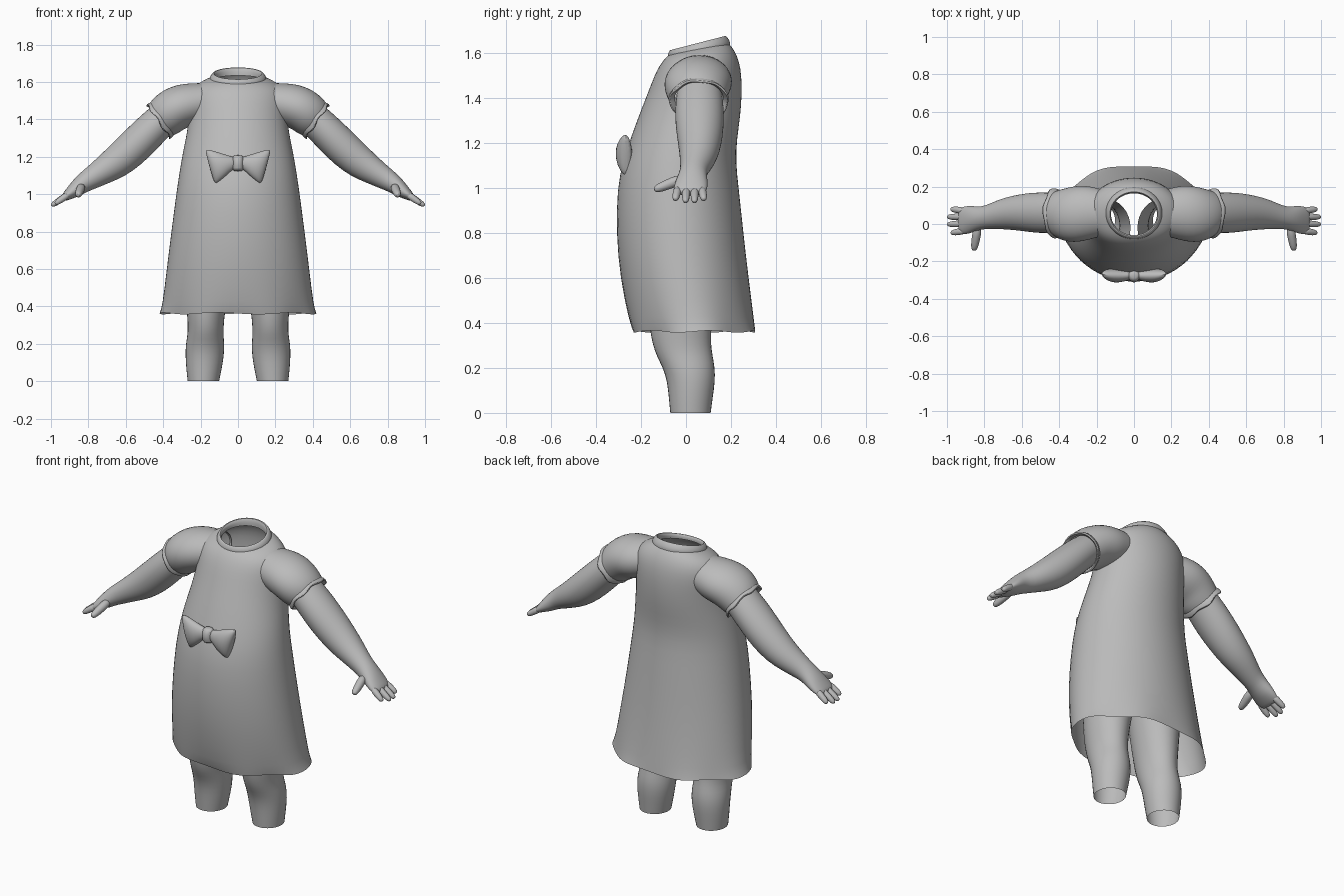
import bpy, bmesh, math
from mathutils import Vector

grey = bpy.data.materials.new("soft_grey")
grey.diffuse_color = (0.5, 0.5, 0.5, 1)


def loft(name, rings, n=24, cap0=False, cap1=False, mirror=False, subsurf=1, wave=None):
    """Skin elliptical rings given as (centre, half axis u, half axis v)."""
    bm = bmesh.new()
    loops = []
    for i, (c, u, v) in enumerate(rings):
        loop = []
        for k in range(n):
            a = 2 * math.pi * k / n
            p = Vector(c) + Vector(u) * math.cos(a) + Vector(v) * math.sin(a)
            if wave:
                p += Vector(wave(i, a))
            loop.append(bm.verts.new(p))
        loops.append(loop)
    for a, b in zip(loops, loops[1:]):
        for k in range(n):
            bm.faces.new((a[k], a[(k + 1) % n], b[(k + 1) % n], b[k]))
    if cap0:
        bm.faces.new(loops[0][::-1])
    if cap1:
        bm.faces.new(loops[-1])
    bmesh.ops.recalc_face_normals(bm, faces=bm.faces)
    me = bpy.data.meshes.new(name)
    bm.to_mesh(me)
    bm.free()
    me.materials.append(grey)
    ob = bpy.data.objects.new(name, me)
    bpy.context.collection.objects.link(ob)
    if mirror:
        ob.modifiers.new("mirror", "MIRROR").use_mirror_merge = False
    if subsurf:
        ob.modifiers.new("smooth", "SUBSURF").levels = subsurf
        ob.modifiers["smooth"].render_levels = subsurf
    bpy.ops.object.select_all(action='DESELECT')
    ob.select_set(True)
    bpy.context.view_layer.objects.active = ob
    bpy.ops.object.shade_smooth_by_angle(angle=math.radians(50))
    return ob


def level(z, hx, front, back, tilt=0.0, x=0.0):
    """Horizontal ring between front and back y; tilt raises its rear."""
    h = (back - front) / 2
    return ((x, (front + back) / 2, z), (hx, 0, 0), (0, h, tilt * h))


def limb(x, y, z, ux, uz, ry):
    """Ring across a limb whose in-plane half axis is (ux, uz)."""
    return ((x, y, z), (ux, 0, uz), (0, ry, 0))


# Dress body, open at hem and neck
def hem(i, a):
    if i > 1:
        return (0, 0, 0)
    s = 1 if i == 0 else 0.4
    return (0.008 * s * math.cos(5 * a), 0.007 * s * math.sin(7 * a), 0.006 * s * math.sin(6 * a))


loft("dress", [
    level(0.362, 0.415, -0.24, 0.315),
    level(0.40, 0.404, -0.255, 0.308),
    level(0.60, 0.383, -0.295, 0.28),
    level(0.80, 0.358, -0.312, 0.257),
    level(1.00, 0.332, -0.308, 0.236),
    level(1.12, 0.314, -0.282, 0.222),
    level(1.22, 0.297, -0.248, 0.228),
    level(1.32, 0.275, -0.212, 0.243),
    level(1.42, 0.262, -0.172, 0.25),
    level(1.50, 0.262, -0.142, 0.248),
    level(1.555, 0.250, -0.118, 0.238, 0.05),
    level(1.592, 0.215, -0.098, 0.218, 0.12),
    level(1.615, 0.165, -0.080, 0.195, 0.18),
    level(1.622, 0.142, -0.072, 0.186, 0.2),
], n=32, wave=hem)

# Standing collar band, higher at the back
loft("collar", [
    level(1.612, 0.152, -0.082, 0.198, 0.18),
    level(1.625, 0.153, -0.082, 0.198, 0.2),
    level(1.645, 0.138, -0.074, 0.180, 0.26),
    level(1.648, 0.130, -0.068, 0.172, 0.26),
    level(1.632, 0.122, -0.060, 0.165, 0.24),
    level(1.612, 0.125, -0.060, 0.165, 0.2),
], n=28)

# Puffed sleeves
loft("sleeves", [
    limb(0.17, 0.06, 1.495, 0.005, 0.10, 0.125),
    limb(0.24, 0.06, 1.482, 0.015, 0.112, 0.145),
    limb(0.295, 0.055, 1.472, 0.03, 0.115, 0.152),
    limb(0.345, 0.05, 1.452, 0.055, 0.106, 0.148),
    limb(0.388, 0.05, 1.418, 0.068, 0.094, 0.135),
    limb(0.412, 0.055, 1.397, 0.064, 0.084, 0.122),
], n=24, mirror=True)

# Ruffled cuffs, each a closed band with flared end
def ruffle(i, a):
    s = 0.006 if i in (2, 3) else 0.002
    w = s * math.sin(6 * a + 0.6)
    return (0.75 * w, 0.5 * w, -0.66 * w)


loft("cuffs", [
    limb(0.400, 0.055, 1.408, 0.060, 0.078, 0.116),
    limb(0.404, 0.055, 1.405, 0.065, 0.088, 0.126),
    limb(0.424, 0.058, 1.388, 0.064, 0.094, 0.137),
    limb(0.428, 0.058, 1.385, 0.060, 0.086, 0.130),
    limb(0.412, 0.058, 1.398, 0.054, 0.074, 0.108),
], n=36, mirror=True, wave=ruffle)

# Arms with flat palms
loft("arms", [
    limb(0.36, 0.06, 1.44, 0.052, 0.070, 0.100),
    limb(0.43, 0.06, 1.378, 0.058, 0.072, 0.108),
    limb(0.50, 0.06, 1.308, 0.060, 0.076, 0.111),
    limb(0.575, 0.062, 1.235, 0.056, 0.080, 0.104),
    limb(0.65, 0.060, 1.172, 0.046, 0.078, 0.092),
    limb(0.72, 0.052, 1.127, 0.034, 0.066, 0.080),
    limb(0.785, 0.038, 1.086, 0.026, 0.056, 0.064),
    limb(0.825, 0.030, 1.062, 0.026, 0.046, 0.062),
    limb(0.865, 0.026, 1.030, 0.024, 0.038, 0.072),
    limb(0.900, 0.020, 1.003, 0.018, 0.026, 0.077),
    limb(0.930, 0.018, 0.981, 0.012, 0.017, 0.070),
    limb(0.936, 0.018, 0.977, 0.006, 0.009, 0.05),
], n=20, cap1=True, mirror=True)


# Fingers and thumbs as short tapered tubes
def digit(name, start, end, r):
    a, b = Vector(start), Vector(end)
    d = (b - a).normalized()
    u = d.cross(Vector((0, 1, 0))).normalized()
    v = d.cross(u)
    rings = []
    for t, s in ((0, 1), (0.35, 1.05), (0.7, 0.95), (0.92, 0.75), (1, 0.35)):
        rings.append((a.lerp(b, t), u * r * s, v * r * s))
    loft(name, rings, n=10, cap0=True, cap1=True, mirror=True)


for i, (y0, y1, x1, z1) in enumerate([(-0.036, -0.048, 0.978, 0.948), (0.002, -0.002, 0.998, 0.938),
                                      (0.038, 0.038, 0.998, 0.938), (0.070, 0.080, 0.980, 0.948)]):
    digit("finger_%d" % (i + 1), (0.905, y0, 1.0), (x1, y1, z1), 0.0185)
digit("thumb", (0.835, -0.015, 1.043), (0.856, -0.142, 0.992), 0.024)

# Legs, open at the ankle, running up under the dress
loft("legs", [
    level(0.00, 0.086, -0.072, 0.112, x=0.185),
    level(0.06, 0.096, -0.078, 0.120, x=0.182),
    level(0.14, 0.106, -0.086, 0.132, x=0.178),
    level(0.20, 0.105, -0.105, 0.131, x=0.176),
    level(0.25, 0.098, -0.132, 0.122, x=0.174),
    level(0.30, 0.098, -0.150, 0.114, x=0.172),
    level(0.37, 0.104, -0.165, 0.115, x=0.172),
    level(0.50, 0.122, -0.175, 0.125, x=0.165),
    level(0.64, 0.140, -0.180, 0.140, x=0.155),
], n=16, mirror=True)

# Bow loops and knot on the chest
loft("bow_loops", [
    ((0.010, -0.272, 1.166), (0.000, 0, 0.032), (0, 0.022, 0)),
    ((0.035, -0.276, 1.166), (0.002, 0, 0.036), (0, 0.026, 0)),
    ((0.075, -0.278, 1.157), (0.010, 0, 0.062), (0, 0.036, 0.002)),
    ((0.115, -0.276, 1.152), (0.018, 0, 0.082), (0, 0.038, 0.002)),
    ((0.143, -0.270, 1.148), (0.026, 0, 0.094), (0, 0.030, 0.002)),
    ((0.153, -0.266, 1.147), (0.025, 0, 0.088), (0, 0.016, 0.002)),
], n=16, cap0=True, cap1=True, mirror=True)
loft("bow_knot", [
    ((0, -0.278, 1.122), (0.020, 0, 0), (0, 0.014, 0)),
    ((0, -0.280, 1.132), (0.032, 0, 0), (0, 0.030, 0)),
    ((0, -0.280, 1.168), (0.031, 0, 0), (0, 0.036, 0)),
    ((0, -0.276, 1.200), (0.032, 0, 0), (0, 0.030, 0)),
    ((0, -0.274, 1.209), (0.020, 0, 0), (0, 0.014, 0)),
], n=14, cap0=True, cap1=True)
